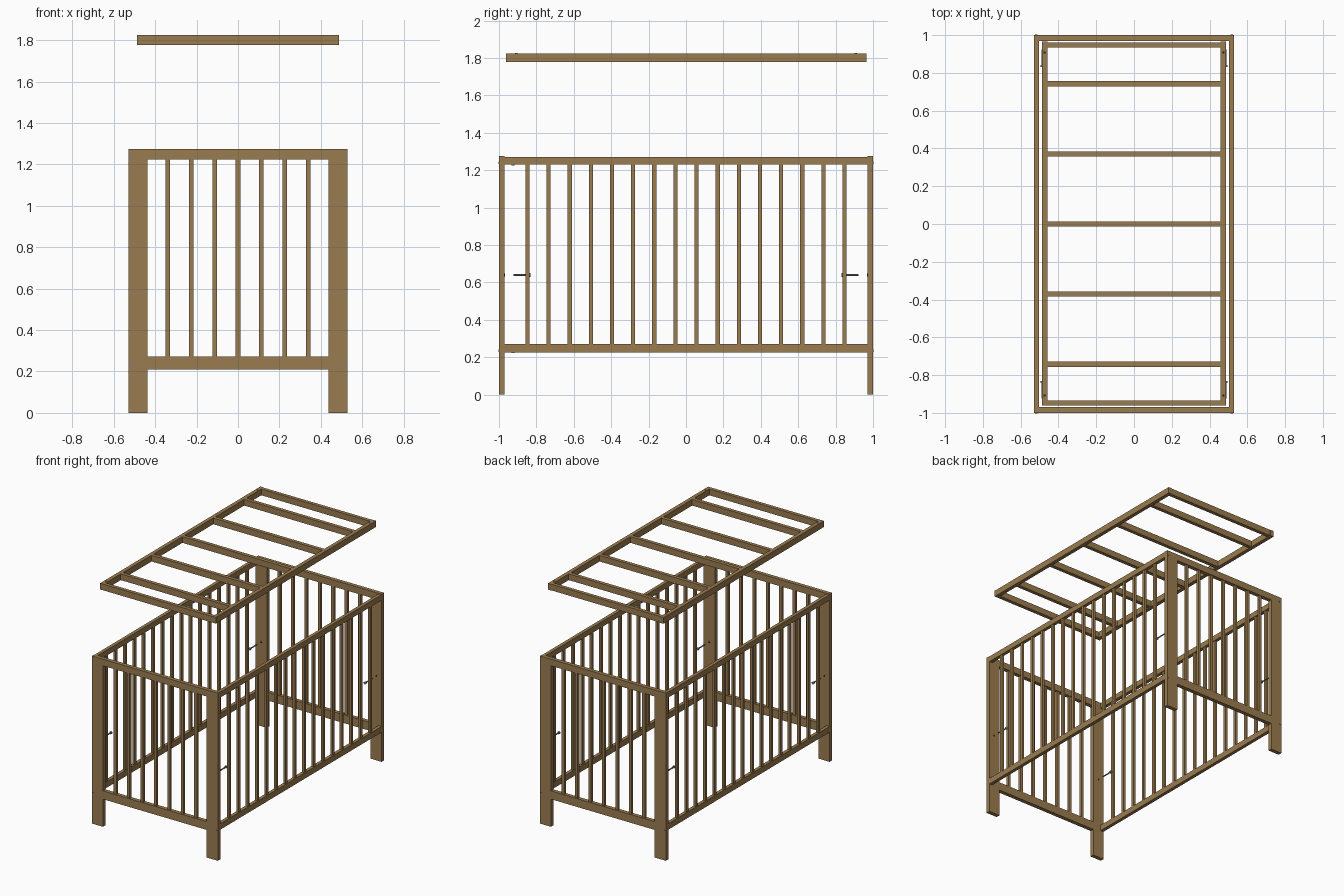
import bpy
from math import pi

cube = bpy.data.objects.get("Cube")
if cube:
    bpy.data.objects.remove(cube, do_unlink=True)


def material(name, colour):
    m = bpy.data.materials.new(name)
    m.use_nodes = True
    m.diffuse_color = colour
    m.node_tree.nodes["Principled BSDF"].inputs["Base Color"].default_value = colour
    return m


WOOD = material("brown wood", (0.33, 0.2, 0.08, 1))
STEEL = material("grey steel", (0.2, 0.22, 0.22, 1))
DARK = material("dark hole", (0.04, 0.03, 0.02, 1))


def box(name, x, y, z):
    """Wooden bar filling the given (low, high) ranges."""
    ranges = (x, y, z)
    bpy.ops.mesh.primitive_cube_add(size=1, location=[(a + b) / 2 for a, b in ranges])
    ob = bpy.context.object
    ob.name = name
    ob.scale = [b - a for a, b in ranges]
    bpy.ops.object.transform_apply(location=False, rotation=False)
    ob.data.materials.append(WOOD)
    return ob


def rod(name, centre, radius, length, axis, mat=STEEL):
    """Round part along the y or z axis."""
    bpy.ops.mesh.primitive_cylinder_add(
        vertices=12, radius=radius, depth=length, location=centre,
        rotation=(pi / 2, 0, 0) if axis == "y" else (0, 0, 0))
    ob = bpy.context.object
    ob.name = name
    ob.data.materials.append(mat)
    bpy.ops.object.shade_smooth_by_angle()


def span(a, b, side):
    """Range mirrored to the chosen side."""
    return tuple(sorted((a * side, b * side)))


def around(c, width):
    return (c - width / 2, c + width / 2)


SIDES = ((-1, "right"), (1, "left"))
ENDS = ((-1, "front"), (1, "back"))
GAP = 0.113      # slat spacing
SLAT = 0.022     # slat width

# End panels: legs, rails and slats
for e, end in ENDS:
    depth = span(0.97, 1.0, e)
    for s, side in SIDES:
        box(f"{end}_{side}_leg", span(0.437, 0.53, s), depth, (0, 1.275))
        # Screw heads on the outer faces
        for z in (0.235, 1.24):
            rod(f"{end}_{side}_screw", (0.517 * s, 1.0 * e, z), 0.007, 0.004, "y")
        # Fixing hole and loose bolt inside each leg
        rod(f"{end}_{side}_leg_hole", (0.485 * s, 0.97 * e, 0.64), 0.007, 0.003, "y", DARK)
        rod(f"{end}_{side}_bolt", (0.485 * s, 0.88 * e, 0.64), 0.005, 0.085, "y")
        rod(f"{end}_{side}_bolt_head", (0.485 * s, 0.836 * e, 0.64), 0.01, 0.009, "y")
    box(f"{end}_top_rail", (-0.437, 0.437), depth, (1.225, 1.275))
    box(f"{end}_bottom_rail", (-0.437, 0.437), depth, (0.21, 0.273))
    for i in range(7):
        box(f"{end}_slat", around((i - 3) * GAP, SLAT), around(0.985 * e, 0.02), (0.27, 1.23))

# Side panels: rails and slats
for s, side in SIDES:
    width = span(0.504, 0.53, s)
    box(f"{side}_top_rail", width, (-0.97, 0.97), (1.23, 1.272))
    box(f"{side}_bottom_rail", width, (-0.97, 0.97), (0.225, 0.27))
    for i in range(16):
        box(f"{side}_slat", around(0.517 * s, 0.018), around((i - 7.5) * GAP, SLAT), (0.265, 1.235))
    for z in (0.224, 1.229):
        rod(f"{side}_rail_nut", (0.517 * s, -0.925, z), 0.009, 0.005, "z")

# Raised base frame with cross bars
HEIGHT = (1.778, 1.825)
for s, side in SIDES:
    box(f"base_{side}_rail", span(0.458, 0.487, s), (-0.962, 0.965), HEIGHT)
    for e, end in ENDS:
        rod(f"base_{end}_{side}_hole", (0.473 * s, 0.908 * e, HEIGHT[1]), 0.007, 0.002, "z", DARK)
for e, end in ENDS:
    box(f"base_{end}_rail", (-0.458, 0.458), span(0.934, 0.962, e), HEIGHT)
for i in range(5):
    box("base_cross_bar", (-0.458, 0.458), around((i - 2) * 0.371, 0.028), HEIGHT)
